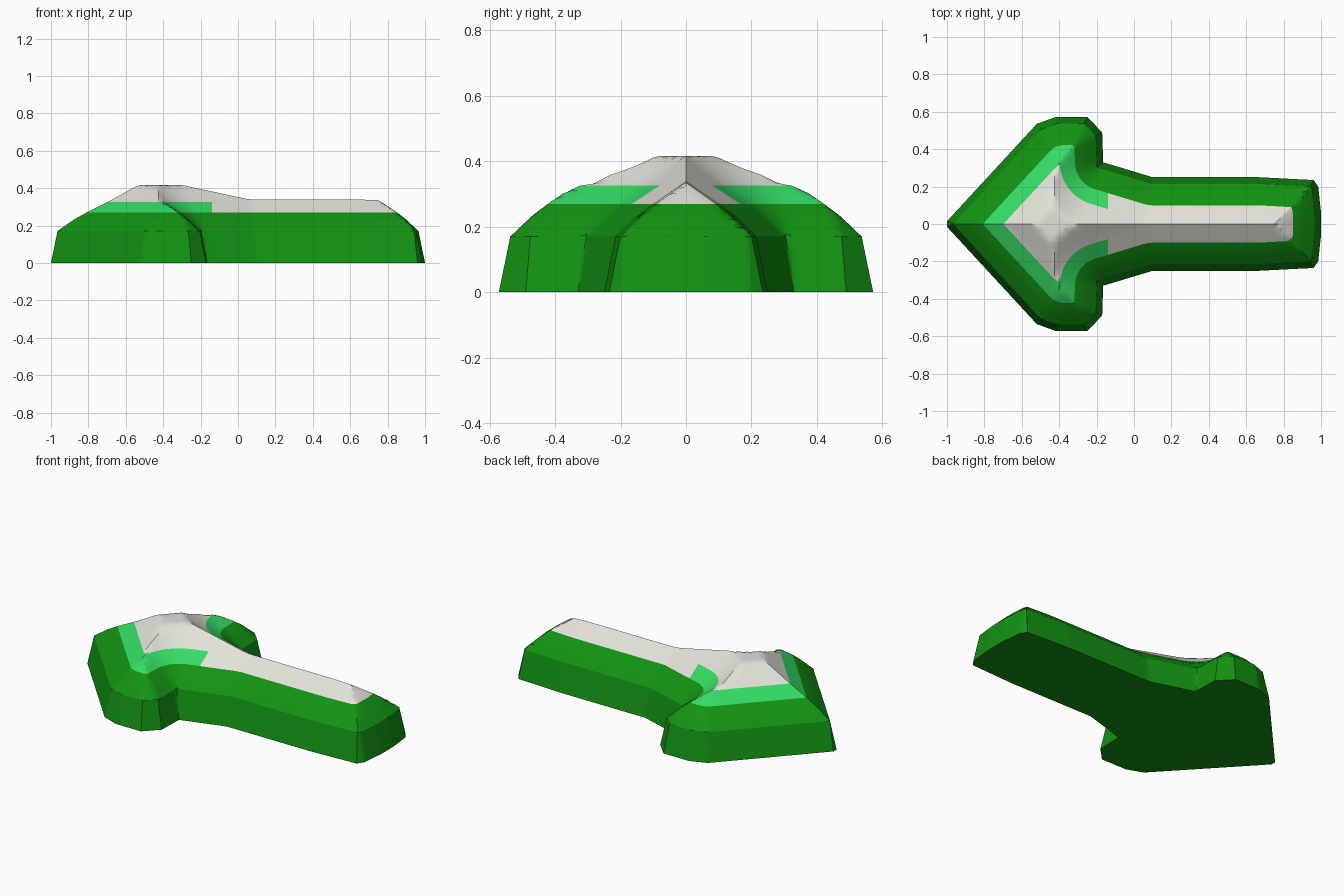
import bpy, bmesh, math
from mathutils import Vector
from mathutils.geometry import intersect_point_line

if "Cube" in bpy.data.objects:
    bpy.data.objects.remove(bpy.data.objects["Cube"])

# Arrow-shaped outline (upper half, mirrored below)
HALF = [(-1, .015), (-.52, .535), (-.42, .572), (-.25, .572), (-.17, .49),
        (-.165, .33), (.1, .25), (.67, .25), (.96, .235), (.985, .2), (1, .06)]
OUTLINE = [Vector((x, y, 0)) for x, y in HALF]
OUTLINE += [Vector((x, -y, 0)) for x, y in reversed(HALF)]
# Height as a function of distance from the outline: steep wall, then gentle slope
PROFILE = [(0, 0), (.035, .17), (.1, .232), (.15, .27), (.245, .335), (.355, .417), (9, .417)]
RIM, BAND_LOW, BAND_HIGH, BAND_END = .035, .27, .326, -.14


def edge_distance(p):
    best = 9.0
    for a, b in zip(OUTLINE, OUTLINE[1:] + OUTLINE[:1]):
        q, t = intersect_point_line(p, a, b)
        q = a if t < 0 else b if t > 1 else q
        best = min(best, (p - q).length)
    return best


def height(d):
    for (d0, z0), (d1, z1) in zip(PROFILE, PROFILE[1:]):
        if d <= d1:
            return z0 + (z1 - z0) * (d - d0) / (d1 - d0)


def cut(bm, co, no):
    bmesh.ops.bisect_plane(bm, geom=bm.verts[:] + bm.edges[:] + bm.faces[:],
                           dist=1e-5, plane_co=co, plane_no=no)


def material(name, rgb):
    m = bpy.data.materials.new(name)
    m.diffuse_color = (*rgb, 1)
    m.use_nodes = True
    m.node_tree.nodes["Principled BSDF"].inputs["Base Color"].default_value = m.diffuse_color
    return m


# Flat arrow with a narrow rim, sliced into a grid
bm = bmesh.new()
face = bm.faces.new([bm.verts.new(p) for p in OUTLINE])
if face.normal.z < 0 or face.calc_center_median() is None:
    face.normal_flip()
face.normal_update()
if face.normal.z < 0:
    face.normal_flip()
bmesh.ops.inset_region(bm, faces=[face], thickness=RIM, use_boundary=True, use_even_offset=True)
bmesh.ops.triangulate(bm, faces=bm.faces[:])
STEP = .025
for i in range(-39, 40):
    cut(bm, (i * STEP, 0, 0), (1, 0, 0))
for i in range(-22, 23):
    cut(bm, (0, i * STEP, 0), (0, 1, 0))
cut(bm, (BAND_END, 0, 0), (1, 0, 0))
bmesh.ops.triangulate(bm, faces=bm.faces[:])

# Raise the hill by distance from the outline
for v in bm.verts:
    v.co.z = 0 if v.is_boundary else height(edge_distance(v.co))

# Exact colour borders, then the flat underside
cut(bm, (0, 0, BAND_LOW), (0, 0, 1))
cut(bm, (0, 0, BAND_HIGH), (0, 0, 1))
bmesh.ops.holes_fill(bm, edges=[e for e in bm.edges if e.is_boundary], sides=0)
bmesh.ops.recalc_face_normals(bm, faces=bm.faces[:])

# Colour by height; the light band only runs around the head
for f in bm.faces:
    c = f.calc_center_median()
    if c.z < BAND_LOW:
        f.material_index = 0
    elif c.z < BAND_HIGH and c.x < BAND_END:
        f.material_index = 1
    else:
        f.material_index = 2

mesh = bpy.data.meshes.new("arrow_hill")
bm.to_mesh(mesh)
bm.free()
for m in (material("dark green", (.006, .29, .006)),
          material("light green", (.035, .72, .13)),
          material("off white", (.76, .75, .69))):
    mesh.materials.append(m)
hill = bpy.data.objects.new("arrow_hill", mesh)
bpy.context.collection.objects.link(hill)
bpy.context.view_layer.objects.active = hill
hill.select_set(True)
bpy.ops.object.shade_smooth_by_angle(angle=math.radians(30))
